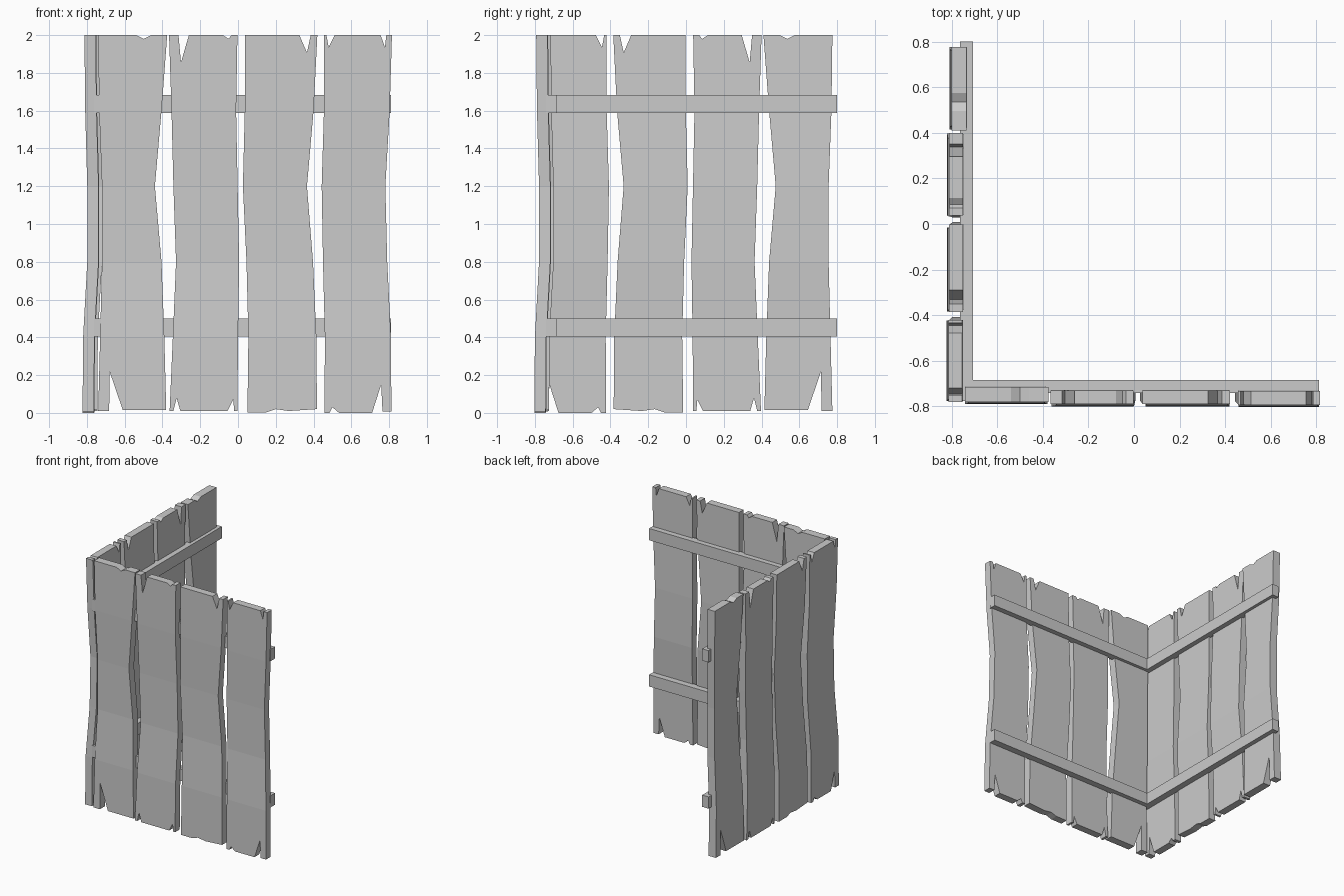
import bpy, bmesh, math
from mathutils import Matrix, Vector

if "Cube" in bpy.data.objects:
    bpy.data.objects.remove(bpy.data.objects["Cube"])

LEVELS = [2.0, 1.6, 1.2, 0.8, 0.4, 0.0]
BEND = [0.0, 0.004, 0.015, 0.015, -0.007, -0.01]   # warp across the thickness


def warp(z):
    for i in range(5):
        z1, z0 = LEVELS[i], LEVELS[i + 1]
        if z >= z0 - 1e-4:
            t = (z - z0) / (z1 - z0)
            return BEND[i + 1] + t * (BEND[i] - BEND[i + 1])
    return BEND[-1]


def add_pair(name, bm):
    """Front piece plus the same piece turned round to form the left wall."""
    bmesh.ops.recalc_face_normals(bm, faces=bm.faces)
    me = bpy.data.meshes.new(name)
    bm.to_mesh(me)
    bm.free()
    for side in ("front", "left"):
        ob = bpy.data.objects.new(f"{side}_{name}", me)
        bpy.context.collection.objects.link(ob)
        if side == "left":
            ob.rotation_euler.z = -math.pi / 2
            ob.location = (-0.02, 0.035, 0)


def plank(name, left, right, top, bottom, y0, y1):
    """left/right: edge x at each level; top/bottom: split points, left to right."""
    pts = [(left[0], 2.0)] + top + [(right[0], 2.0)]
    pts += list(zip(right[1:5], LEVELS[1:5]))
    pts += bottom[::-1]
    pts += list(zip(left[4:0:-1], LEVELS[4:0:-1]))
    bm = bmesh.new()
    face = bm.faces.new([bm.verts.new((x, y0, z)) for x, z in pts])
    res = bmesh.ops.extrude_face_region(bm, geom=[face], use_keep_orig=True)
    for v in res["geom"]:
        if isinstance(v, bmesh.types.BMVert):
            v.co.y = y1
    for z in LEVELS[1:5]:
        bmesh.ops.bisect_plane(bm, geom=bm.verts[:] + bm.edges[:] + bm.faces[:],
                               dist=1e-4, plane_co=(0, 0, z), plane_no=(0, 0, 1))
    for v in bm.verts:
        v.co.y += warp(v.co.z)
    add_pair(name, bm)


# Weathered planks with split ends
plank("plank_1",
      [-.74, -.735, -.72, -.72, -.73, -.74], [-.375, -.405, -.44, -.405, -.39, -.38],
      [(-.54, 2), (-.5, 1.98), (-.46, 2)],
      [(-.74, .01), (-.682, .01), (-.68, .22), (-.61, .015), (-.38, .015)],
      -.78, -.715)
plank("plank_2",
      [-.365, -.352, -.342, -.328, -.345, -.365], [-.003, -.01, -.002, .006, 0, -.003],
      [(-.315, 2), (-.302, 1.855), (-.26, 2), (-.08, 2), (-.05, 1.98), (-.035, 2)],
      [(-.362, .01), (-.342, .01), (-.325, .08), (-.305, .01), (-.055, .01),
       (-.025, .07), (-.02, .01), (-.003, .01)],
      -.79, -.73)
plank("plank_3",
      [.038, .036, .026, .045, .055, .05], [.42, .4, .365, .397, .415, .418],
      [(.325, 2), (.365, 1.907), (.385, 2)],
      [(.05, .003), (.15, .003), (.2, .02), (.27, .01), (.418, .02)],
      -.79, -.73)
plank("plank_4",
      [.455, .455, .443, .45, .46, .455], [.815, .803, .78, .79, .81, .812],
      [(.468, 2), (.48, 1.935), (.512, 2), (.755, 2), (.778, 1.935), (.785, 2)],
      [(.458, 0), (.485, 0), (.5, .03), (.535, 0), (.71, 0),
       (.758, .15), (.765, .008), (.812, .008)],
      -.793, -.733)

# Cross rails on the inner side
for name, z0, z1 in (("lower_rail", .405, .5), ("upper_rail", 1.587, 1.682)):
    bm = bmesh.new()
    size = Vector((1.575, .057, z1 - z0))
    centre = Vector((.0225, -.7135, (z0 + z1) / 2))
    bmesh.ops.create_cube(bm, size=1,
                          matrix=Matrix.Translation(centre) @ Matrix.Diagonal((*size, 1)))
    add_pair(name, bm)
